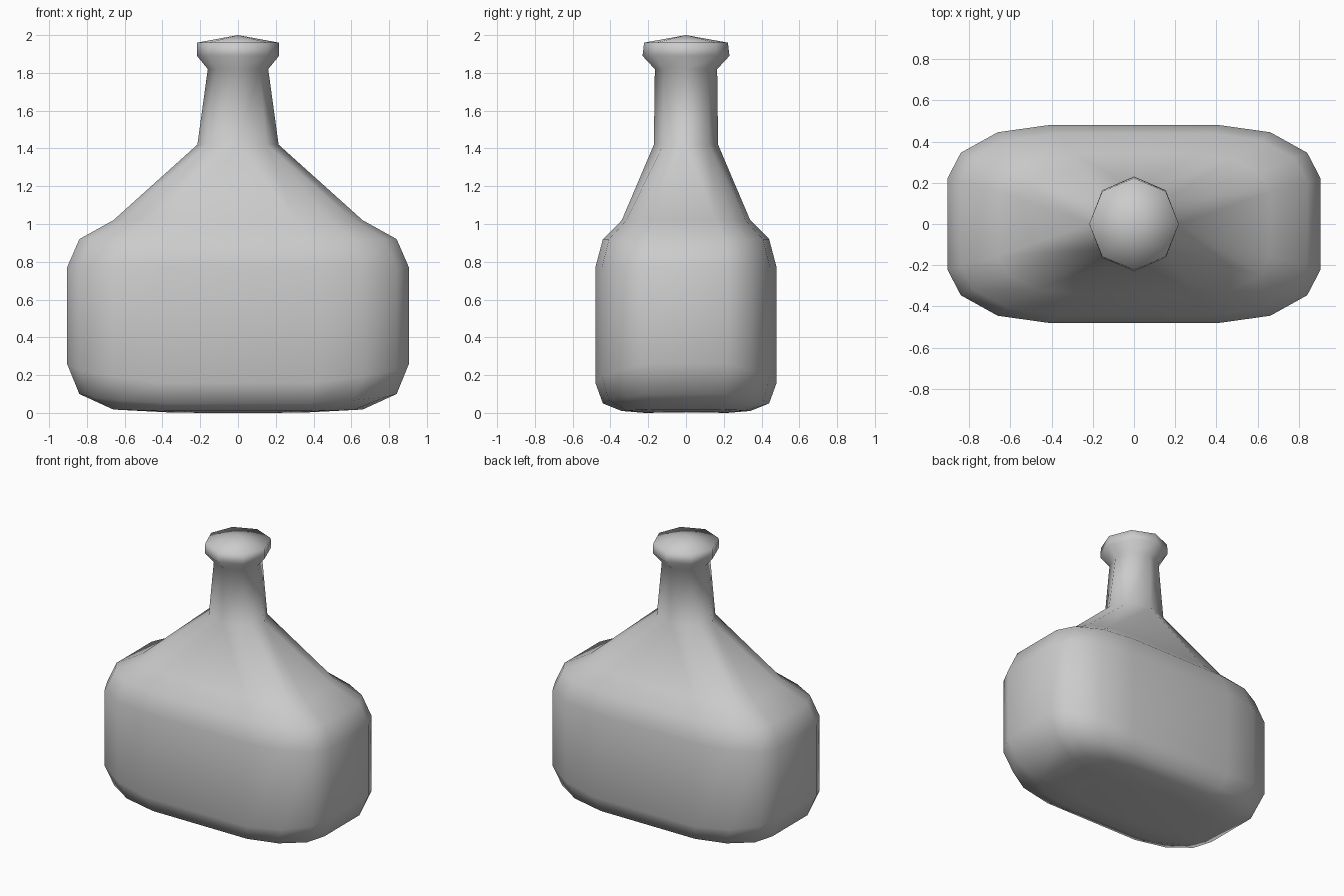
import bpy, bmesh

if "Cube" in bpy.data.objects:
    bpy.data.objects.remove(bpy.data.objects["Cube"])

# Rounded-rectangle plan, normalised, one quarter: (x, y, share of the x profile)
QUARTER = [(1, .46, 1), (.928, .72, .67), (.73, .927, .33), (.453, 1, 0)]
PLAN = (QUARTER
        + [(-x, y, w) for x, y, w in reversed(QUARTER)]
        + [(-x, -y, w) for x, y, w in QUARTER]
        + [(x, -y, w) for x, y, w in reversed(QUARTER)])

# Body rings: half width, height at the ends, half depth, height at front/back
BODY = [(.41, .005, .22, 0), (.66, .018, .34, .01), (.84, .10, .44, .05),
        (.905, .26, .48, .16), (.905, .77, .48, .77), (.84, .92, .44, .92),
        (.66, 1.02, .34, 1.02)]
# Octagonal neck and lip rings: half width, half depth, height
NECK = [(.215, .17, 1.42), (.16, .165, 1.82), (.217, .23, 1.89), (.217, .222, 1.96)]
OCT = [(1, 0), (.71, .71), (0, 1), (-.71, .71), (-1, 0), (-.71, -.71), (0, -1), (.71, -.71)]

bm = bmesh.new()


def bridge(a, b):
    n = len(a)
    for i in range(n):
        bm.faces.new((a[i], a[(i + 1) % n], b[(i + 1) % n], b[i]))


# Body
rings = [[bm.verts.new((x * hx, y * hy, zx * w + zy * (1 - w))) for x, y, w in PLAN]
         for hx, zx, hy, zy in BODY]
for a, b in zip(rings, rings[1:]):
    bridge(a, b)
bm.faces.new(list(reversed(rings[0])))

# Neck and lip
necks = [[bm.verts.new((x * hx, y * hy, z)) for x, y in OCT] for hx, hy, z in NECK]
for a, b in zip(necks, necks[1:]):
    bridge(a, b)

# Shoulder: each pair of body points meets one corner of the octagon
top, base = rings[-1], necks[0]
for i in range(16):
    j = (i + 1) % 16
    p, q = base[((i + 1) // 2) % 8], base[((j + 1) // 2) % 8]
    bm.faces.new((top[i], top[j], p) if p == q else (top[i], top[j], q, p))

# Slightly domed top
apex = bm.verts.new((0, 0, 2))
for i in range(8):
    bm.faces.new((necks[-1][i], necks[-1][(i + 1) % 8], apex))

bmesh.ops.recalc_face_normals(bm, faces=bm.faces[:])
for f in bm.faces:
    f.smooth = True
mesh = bpy.data.meshes.new("bottle")
bm.to_mesh(mesh)
bm.free()
bottle = bpy.data.objects.new("bottle", mesh)
bpy.context.collection.objects.link(bottle)
